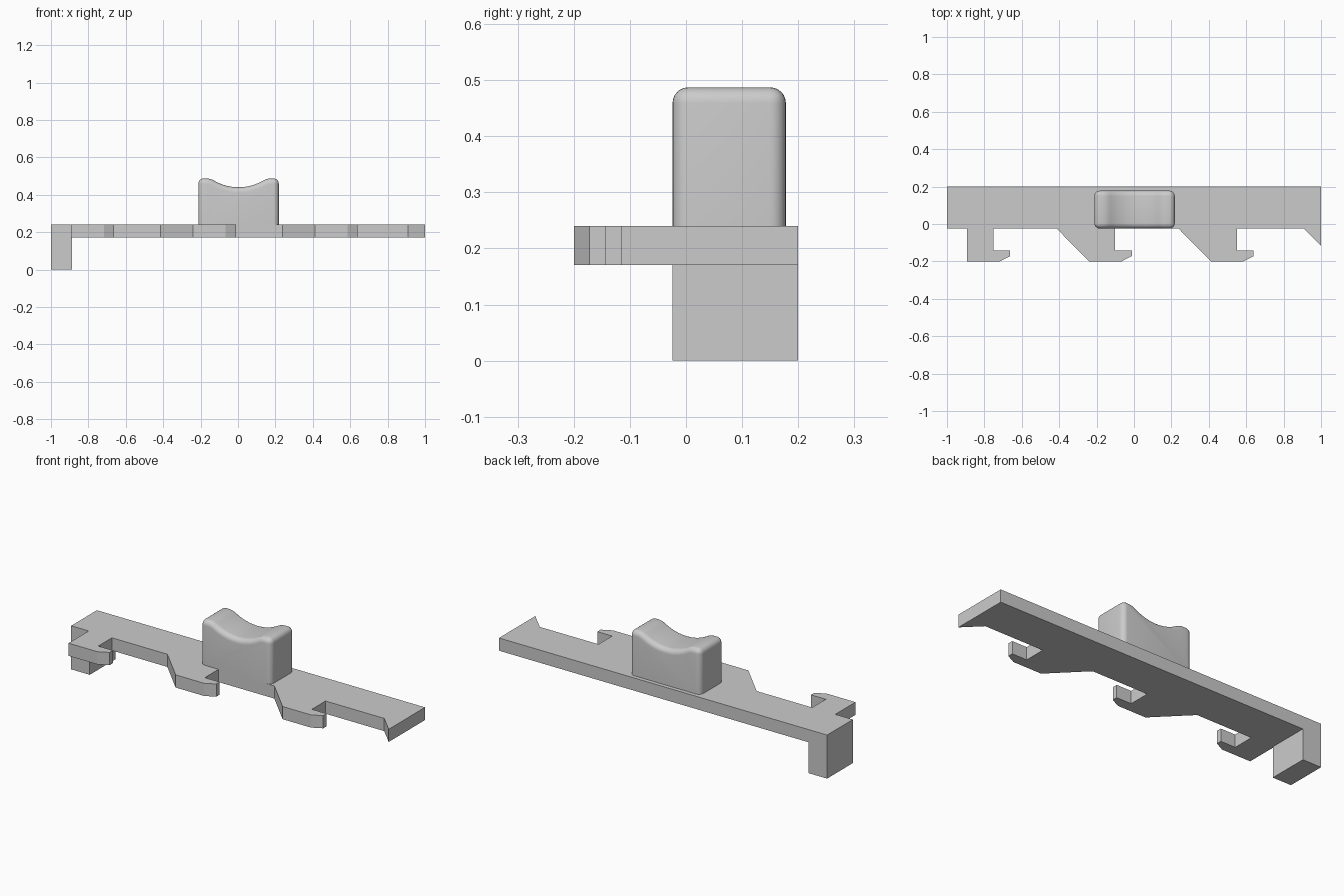
import bpy, bmesh, math
from mathutils import Vector

cube = bpy.data.objects.get("Cube")
if cube:
    bpy.data.objects.remove(cube, do_unlink=True)

grey = bpy.data.materials.new("light grey plastic")
grey.use_nodes = True
colour = (0.6, 0.6, 0.6, 1)
grey.diffuse_color = colour
grey.node_tree.nodes["Principled BSDF"].inputs["Base Color"].default_value = colour


def extrude_profile(name, points, offset, edit=None):
    """Extrude a closed 3D outline along offset; edit may refine the bmesh."""
    bm = bmesh.new()
    face = bm.faces.new([bm.verts.new(p) for p in points])
    moved = bmesh.ops.extrude_face_region(bm, geom=[face])["geom"]
    verts = [g for g in moved if isinstance(g, bmesh.types.BMVert)]
    bmesh.ops.translate(bm, verts=verts, vec=Vector(offset))
    bmesh.ops.recalc_face_normals(bm, faces=bm.faces)
    if edit:
        edit(bm)
    mesh = bpy.data.meshes.new(name)
    bm.to_mesh(mesh)
    bm.free()
    mesh.materials.append(grey)
    obj = bpy.data.objects.new(name, mesh)
    bpy.context.collection.objects.link(obj)
    return obj


# Flat plate with three hooks and a pointed right end
BOTTOM, TOP, FRONT, BACK = 0.17, 0.24, -0.024, 0.2


def hook(x, root, toe):
    """Outline of one hook, x being the inner face of its neck."""
    return [(x + root, FRONT), (x + toe, -0.2), (x + 0.035, -0.2),
            (x + 0.09, -0.172), (x + 0.09, -0.143), (x, -0.143), (x, FRONT)]


outline = [(-1, BACK), (-1, FRONT)]
outline += hook(-0.752, -0.141, -0.141)
outline += hook(-0.102, -0.312, -0.138)
outline += hook(0.55, -0.312, -0.138)
outline += [(0.908, FRONT), (1, -0.116), (1, BACK)]
extrude_profile("hooked_plate", [(x, y, BOTTOM) for x, y in outline], (0, 0, TOP - BOTTOM))

# Leg under the left end of the plate
leg = [(-1, FRONT), (-0.887, FRONT), (-0.887, BACK), (-1, BACK)]
extrude_profile("end_leg", [(x, y, 0) for x, y in leg], (0, 0, BOTTOM))

# Thumb grip with a scooped top
HALF, CREST, DIP, RADIUS = 0.215, 0.487, 0.44, 0.26
ARC_END, CREST_START = 0.13, 0.172


def scoop(x):
    """Height of the grip: circular dip easing into a flat crest."""
    x = abs(x)
    if x <= ARC_END:
        return DIP + RADIUS - math.sqrt(RADIUS ** 2 - x ** 2)
    t = min(1, (x - ARC_END) / (CREST_START - ARC_END))
    start = scoop(ARC_END)
    return start + (CREST - start) * (2 * t - t * t)


def round_edges(bm):
    """Round every sharp edge except the foot of the grip."""
    sharp = [e for e in bm.edges if e.calc_face_angle(0) > math.radians(40)
             and max(v.co.z for v in e.verts) > TOP + 0.01]
    bmesh.ops.bevel(bm, geom=sharp, offset=0.028, segments=6, profile=0.5,
                    affect="EDGES", clamp_overlap=False)


ease = [ARC_END + (CREST_START - ARC_END) * i / 5 for i in range(1, 6)]
arc = [ARC_END * i / 10 for i in range(-10, 11)]
xs = [-HALF] + [-x for x in reversed(ease)] + arc + ease + [HALF]
profile = [(x, scoop(x)) for x in xs] + [(HALF, TOP), (-HALF, TOP)]
grip = extrude_profile("thumb_grip", [(x + 0.003, -0.024, z) for x, z in profile],
                       (0, 0.202, 0), round_edges)
bpy.context.view_layer.objects.active = grip
grip.select_set(True)
bpy.ops.object.shade_smooth_by_angle(angle=math.radians(30))
